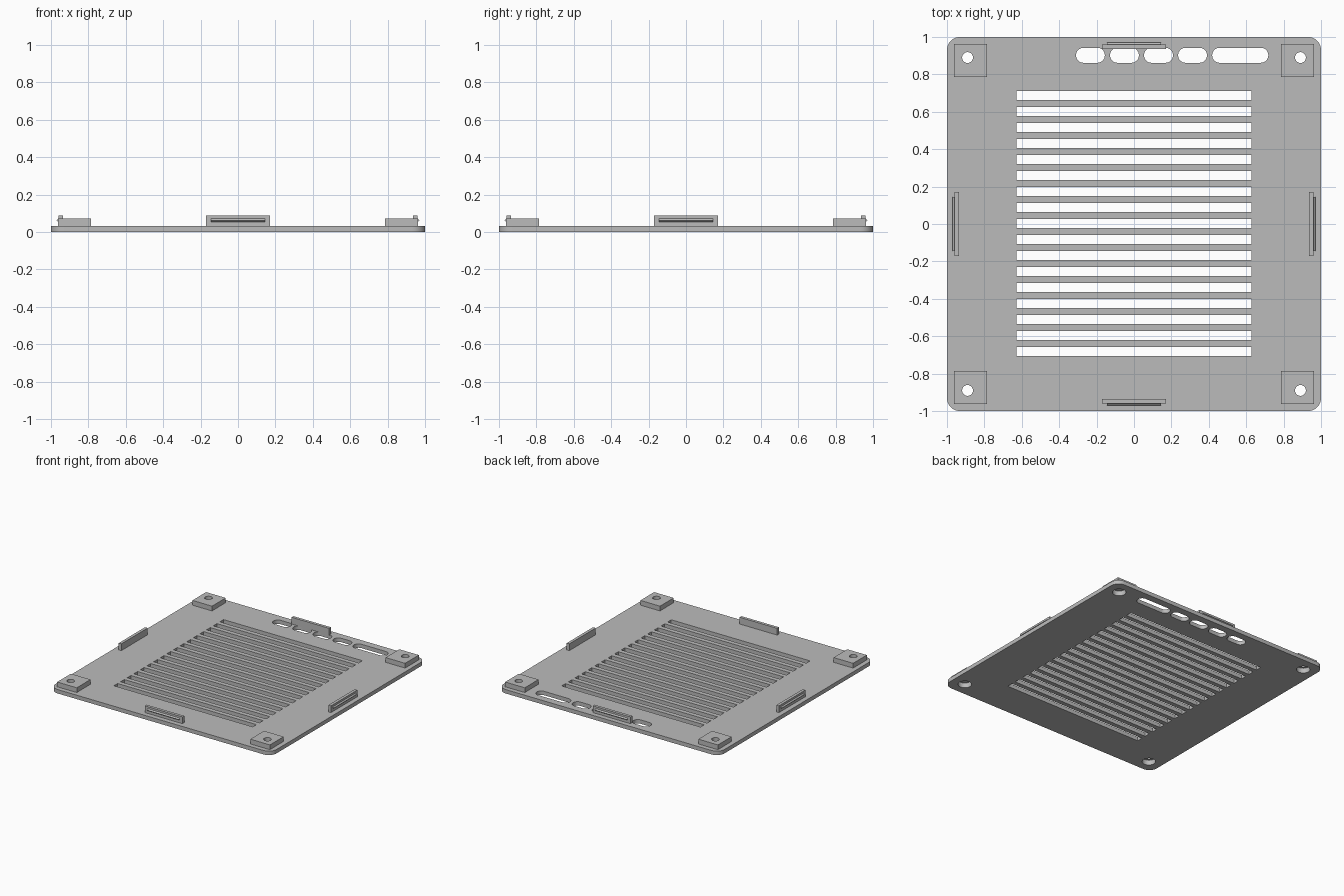
import bpy, bmesh
from math import sin, cos, pi, radians
from mathutils import Matrix, Vector

if "Cube" in bpy.data.objects:
    bpy.data.objects.remove(bpy.data.objects["Cube"])

grey = bpy.data.materials.new("plain grey")
grey.use_nodes = True
COLOR = (0.5, 0.5, 0.5, 1)
grey.diffuse_color = COLOR
grey.node_tree.nodes["Principled BSDF"].inputs["Base Color"].default_value = COLOR

TOP = 0.032      # upper face of the plate
HOLE = 0.89      # screw hole offset from centre


def finish(name, bm):
    bmesh.ops.recalc_face_normals(bm, faces=bm.faces)
    mesh = bpy.data.meshes.new(name)
    bm.to_mesh(mesh)
    bm.free()
    obj = bpy.data.objects.new(name, mesh)
    obj.data.materials.append(grey)
    bpy.context.collection.objects.link(obj)
    return obj


def add_box(bm, x0, x1, y0, y1, z0, z1):
    size = Matrix.Diagonal((x1 - x0, y1 - y0, z1 - z0, 1))
    centre = Matrix.Translation(((x0 + x1) / 2, (y0 + y1) / 2, (z0 + z1) / 2))
    bmesh.ops.create_cube(bm, size=1, matrix=centre @ size)


def add_rounded(bm, x0, x1, y0, y1, z0, z1, r, steps=8):
    """Upright prism with rounded corners."""
    corners = ((x1 - r, y1 - r), (x0 + r, y1 - r), (x0 + r, y0 + r), (x1 - r, y0 + r))
    verts = []
    for q, (cx, cy) in enumerate(corners):
        for i in range(steps + 1):
            a = (q + i / steps) * pi / 2
            verts.append(bm.verts.new((cx + r * cos(a), cy + r * sin(a), z0)))
    face = bm.faces.new(verts)
    out = bmesh.ops.extrude_face_region(bm, geom=[face])["geom"]
    bmesh.ops.translate(bm, vec=(0, 0, z1 - z0),
                        verts=[v for v in out if isinstance(v, bmesh.types.BMVert)])


def add_stepped_hole(bm, x, y, sides=32):
    """Screw hole with a wider recess for the head underneath."""
    profile = ((0.05, -0.02), (0.05, 0.04), (0.029, 0.04), (0.029, 0.1))
    rings = [[bm.verts.new((x + r * cos(2 * pi * i / sides), y + r * sin(2 * pi * i / sides), z))
              for i in range(sides)] for r, z in profile]
    for low, high in zip(rings, rings[1:]):
        for i in range(sides):
            j = (i + 1) % sides
            bm.faces.new((low[i], low[j], high[j], high[i]))
    bm.faces.new(rings[0])
    bm.faces.new(rings[-1])


# Cutter: vents, cable slots and screw holes
bm = bmesh.new()
for i in range(17):
    y = 0.0855 * (i - 8) + 0.002
    add_box(bm, -0.628, 0.628, y - 0.024, y + 0.024, -0.02, 0.1)
for i in range(5):
    x = -0.31 + 0.182 * i
    add_rounded(bm, x, x + (0.3 if i == 4 else 0.154), 0.862, 0.942, -0.02, TOP + 0.02, 0.039)
for sx in (-1, 1):
    for sy in (-1, 1):
        add_stepped_hole(bm, sx * HOLE, sy * HOLE)
cutter = finish("opening_cutter", bm)
cutter.hide_render = True

# Base plate
bm = bmesh.new()
add_rounded(bm, -1, 1, -1, 1, 0, TOP, 0.07)
plate = finish("base_plate", bm)

# Corner blocks
blocks = []
for sx, side in ((-1, "right"), (1, "left")):
    for sy, end in ((-1, "front"), (1, "back")):
        bm = bmesh.new()
        xs = sorted((sx * 0.785, sx * 0.962))
        ys = sorted((sy * 0.785, sy * 0.962))
        add_box(bm, *xs, *ys, TOP - 0.004, 0.071)
        blocks.append(finish(f"{end}_{side}_corner_block", bm))

for obj in [plate] + blocks:
    cut = obj.modifiers.new("openings", "BOOLEAN")
    cut.operation = "DIFFERENCE"
    cut.solver = "EXACT"
    cut.object = cutter
    bpy.ops.object.select_all(action="DESELECT")
    obj.select_set(True)
    bpy.context.view_layer.objects.active = obj
    bpy.ops.object.modifier_apply(modifier=cut.name)
    bpy.ops.object.shade_smooth_by_angle(angle=radians(30))
bpy.data.objects.remove(cutter)

# Edge clips with a pointed snap ridge on the outer face
for k, name in enumerate(("front", "left", "back", "right")):
    bm = bmesh.new()
    add_box(bm, -0.17, 0.17, -0.96, -0.936, TOP - 0.002, 0.087)
    ends = [[bm.verts.new((x, y, z)) for y, z in ((-0.958, 0.052), (-0.97, 0.062), (-0.958, 0.073))]
            for x in (-0.145, 0.145)]
    for end in ends:
        bm.faces.new(end)
    for i in range(3):
        j = (i + 1) % 3
        bm.faces.new((ends[0][i], ends[0][j], ends[1][j], ends[1][i]))
    bm.transform(Matrix.Rotation(k * pi / 2, 4, "Z"))
    finish(f"{name}_clip", bm)
